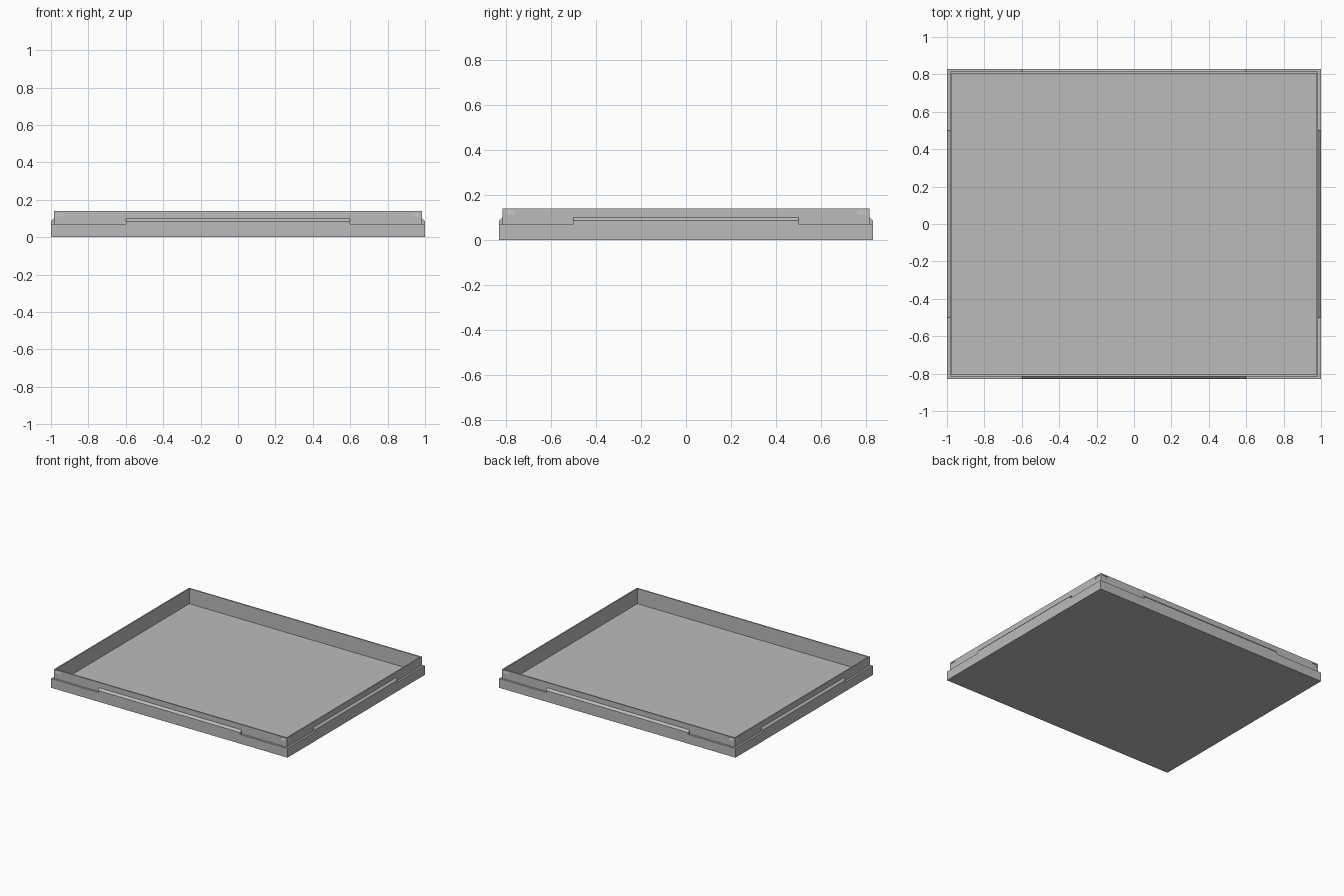
import bpy
import bmesh
from math import pi
from mathutils import Matrix, Vector

cube = bpy.data.objects.get("Cube")
if cube:
    bpy.data.objects.remove(cube, do_unlink=True)

HX, HY = 1.0, 0.83          # half length and half depth of the tray
LEDGE, HEIGHT = 0.07, 0.14  # top of the outer wall and of the lip
STEP, INNER, FLOOR = 0.015, 0.025, 0.024

grey = bpy.data.materials.new("plain grey")
grey.use_nodes = True
grey.diffuse_color = (0.5, 0.5, 0.5, 1)
grey.node_tree.nodes["Principled BSDF"].inputs["Base Color"].default_value = grey.diffuse_color


def make_object(name, bm):
    bmesh.ops.recalc_face_normals(bm, faces=bm.faces)
    mesh = bpy.data.meshes.new(name)
    bm.to_mesh(mesh)
    bm.free()
    mesh.materials.append(grey)
    obj = bpy.data.objects.new(name, mesh)
    bpy.context.collection.objects.link(obj)
    return obj


def add_prism(bm, profile, x0, x1, matrix):
    """Extrude an (outward, z) profile from x0 to x1, then place it on a side."""
    ends = [[bm.verts.new(matrix @ Vector((x, -out, z))) for out, z in profile]
            for x in (x0, x1)]
    bm.faces.new(ends[0])
    bm.faces.new(ends[1][::-1])
    for i in range(len(profile)):
        j = (i + 1) % len(profile)
        bm.faces.new((ends[0][i], ends[1][i], ends[1][j], ends[0][j]))


# Tray body: nested rectangular rings from the underside round to the floor
bm = bmesh.new()
rings = []
for inset, z in ((0, 0), (0, LEDGE), (STEP, LEDGE), (STEP, HEIGHT),
                 (INNER, HEIGHT), (INNER, FLOOR)):
    x, y = HX - inset, HY - inset
    rings.append([bm.verts.new(p) for p in
                  ((-x, -y, z), (x, -y, z), (x, y, z), (-x, y, z))])
for low, high in zip(rings, rings[1:]):
    for i in range(4):
        j = (i + 1) % 4
        bm.faces.new((low[i], low[j], high[j], high[i]))
bm.faces.new(rings[0][::-1])
bm.faces.new(rings[-1])
tray = make_object("tray_body", bm)

# Snap ridges and corner dents, repeated on the four sides
ridges, dents = bmesh.new(), bmesh.new()
for k in range(4):
    turn = Matrix.Rotation(k * pi / 2, 4, "Z")
    reach, along, half = ((HY, HX, 0.6), (HX, HY, 0.5))[k % 2]
    lip = reach - STEP
    add_prism(ridges, ((reach, LEDGE), (reach, 0.085), (lip, 0.1),
                       (lip, LEDGE)), -half, half, turn)
    for side in (-1, 1):
        add_prism(dents, ((lip - 0.004, 0.13), (lip + 0.004, 0.13), (lip + 0.004, 0.11),
                          (lip, 0.11)), side * (along - 0.07), side * (along - 0.03), turn)
make_object("snap_ridges", ridges)

cutter = make_object("dent_cutter", dents)
cutter.hide_render = True
cutter.hide_set(True)
cutter.display_type = "WIRE"
cut = tray.modifiers.new("corner_dents", "BOOLEAN")
cut.operation = "DIFFERENCE"
cut.solver = "EXACT"
cut.object = cutter
